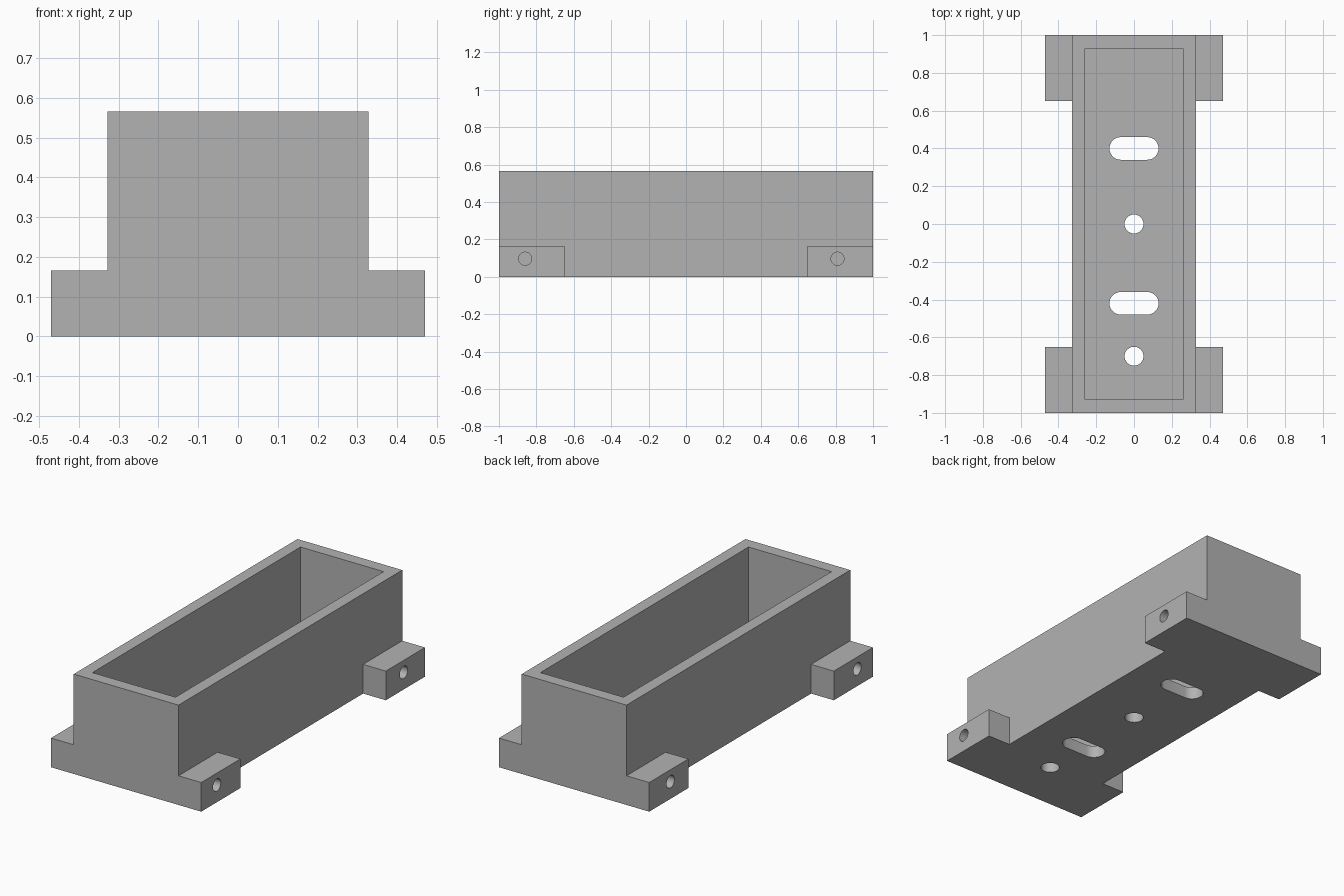
import bpy, bmesh, math
from mathutils import Matrix, Vector

cube = bpy.data.objects.get("Cube")
if cube:
    bpy.data.objects.remove(cube, do_unlink=True)

# Main dimensions
BODY_X, LUG_X, HALF_Y = 0.328, 0.47, 1.0
TOP_Z, LUG_Z, LUG_Y = 0.565, 0.165, 0.65
CAVITY_X, CAVITY_Y, FLOOR_Z = 0.26, 0.93, 0.07
SLOT_R, HOLE_R, SCREW_R = 0.06, 0.05, 0.035

grey = bpy.data.materials.new("plain grey")
grey.use_nodes = True
colour = (0.45, 0.45, 0.45, 1)
grey.diffuse_color = colour
grey.node_tree.nodes["Principled BSDF"].inputs["Base Color"].default_value = colour


def prism(name, outline, depth):
    """Extrude a closed 3D outline along a depth vector."""
    bm = bmesh.new()
    face = bm.faces.new([bm.verts.new(p) for p in outline])
    grown = bmesh.ops.extrude_face_region(bm, geom=[face])["geom"]
    bmesh.ops.translate(bm, vec=Vector(depth),
                        verts=[v for v in grown if isinstance(v, bmesh.types.BMVert)])
    bmesh.ops.recalc_face_normals(bm, faces=bm.faces)
    mesh = bpy.data.meshes.new(name)
    bm.to_mesh(mesh)
    bm.free()
    obj = bpy.data.objects.new(name, mesh)
    mesh.materials.append(grey)
    bpy.context.collection.objects.link(obj)
    return obj


def box(name, x0, x1, y0, y1, z0, z1):
    return prism(name, [(x0, y0, z0), (x1, y0, z0), (x1, y1, z0), (x0, y1, z0)],
                 (0, 0, z1 - z0))


def ring(radius, steps=32):
    return [(radius * math.cos(2 * math.pi * i / steps),
             radius * math.sin(2 * math.pi * i / steps)) for i in range(steps)]


def slot_outline(radius, half_length, steps=16):
    pts = []
    for side in (1, -1):
        for i in range(steps + 1):
            a = math.pi * i / steps - side * math.pi / 2
            pts.append((side * (half_length - radius) + radius * math.cos(a),
                        radius * math.sin(a)))
    return pts


# Tray block with the foot strips, as one stepped profile
right_half = [(LUG_X, 0), (LUG_X, LUG_Z), (BODY_X, LUG_Z), (BODY_X, TOP_Z)]
profile = right_half + [(-x, z) for x, z in reversed(right_half)]
tray = prism("tray", [(x, -HALF_Y, z) for x, z in profile], (0, 2 * HALF_Y, 0))

# Open cavity
cutters = [box("cavity_cutter", -CAVITY_X, CAVITY_X, -CAVITY_Y, CAVITY_Y, FLOOR_Z, 1)]

for side in (-1, 1):
    # Gap between the mounting lugs
    x0, x1 = sorted((side * BODY_X, side * 1))
    cutters.append(box("lug_gap_cutter", x0, x1, -LUG_Y, LUG_Y, -0.2, 0.3))
    # Blind screw holes in the lugs
    for y in (-0.86, 0.81):
        outline = [(side * 0.6, y + u, 0.097 + v) for u, v in ring(SCREW_R)]
        cutters.append(prism("screw_hole_cutter", outline,
                             (side * (BODY_X - 0.6), 0, 0)))

# Floor slots and round holes
for y in (0.40, -0.42):
    outline = [(u, y + v, -0.1) for u, v in slot_outline(SLOT_R, 0.13)]
    cutters.append(prism("slot_cutter", outline, (0, 0, 0.3)))
for y in (0.0, -0.70):
    outline = [(u, y + v, -0.1) for u, v in ring(HOLE_R)]
    cutters.append(prism("floor_hole_cutter", outline, (0, 0, 0.3)))

for cutter in cutters:
    mod = tray.modifiers.new(cutter.name, "BOOLEAN")
    mod.operation = "DIFFERENCE"
    mod.solver = "EXACT"
    mod.object = cutter

# Bake the cuts and drop the cutters
bpy.context.view_layer.update()
graph = bpy.context.evaluated_depsgraph_get()
result = bpy.data.meshes.new_from_object(tray.evaluated_get(graph))
tray.modifiers.clear()
tray.data = result
for cutter in cutters:
    bpy.data.objects.remove(cutter, do_unlink=True)

# Smooth bores, crisp edges
bpy.ops.object.select_all(action="DESELECT")
tray.select_set(True)
bpy.context.view_layer.objects.active = tray
bpy.ops.object.shade_smooth_by_angle(angle=math.radians(30))
